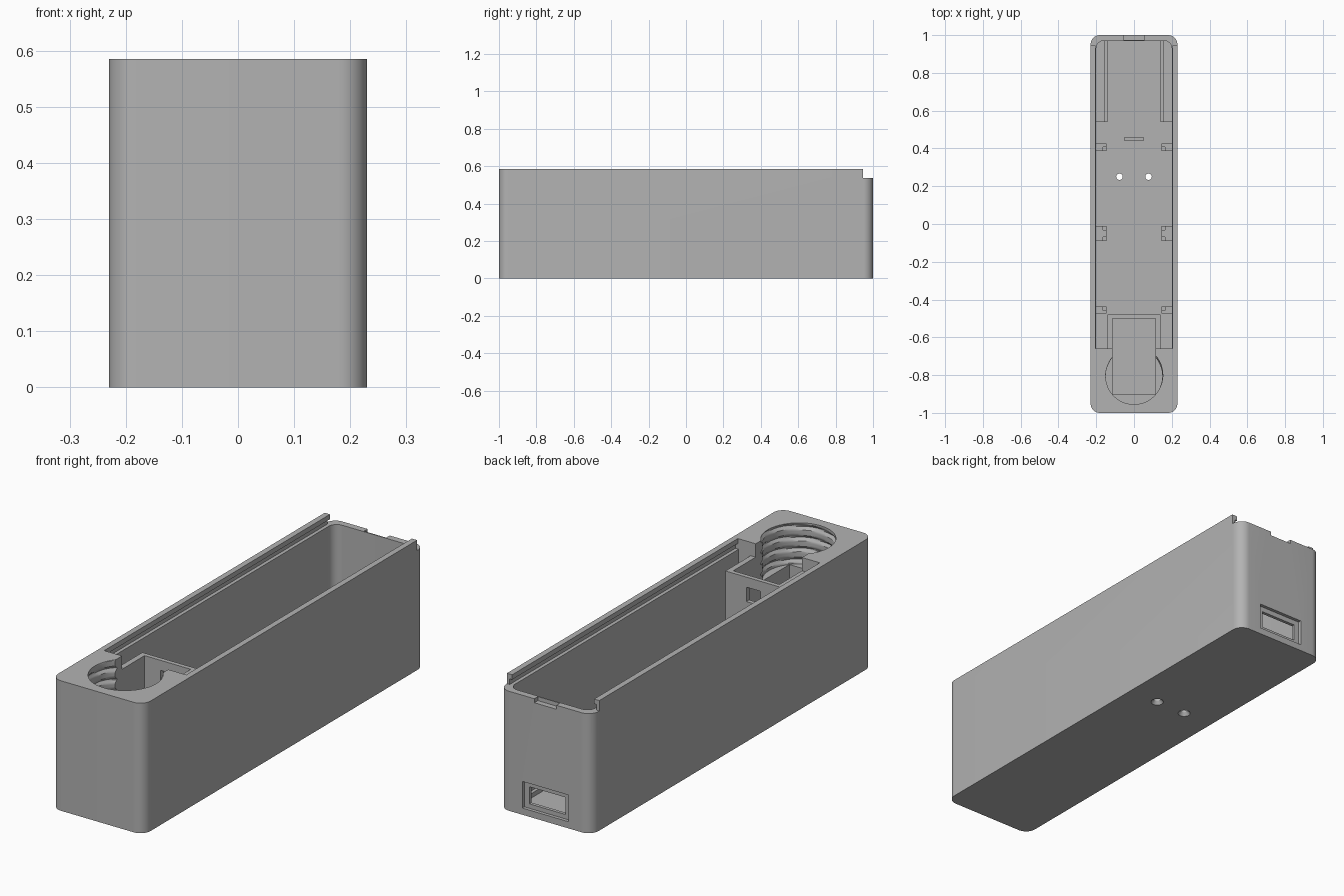
import bpy, bmesh, math

if "Cube" in bpy.data.objects:
    bpy.data.objects.remove(bpy.data.objects["Cube"], do_unlink=True)

GREY = (0.45, 0.45, 0.45, 1)
mat = bpy.data.materials.new("plain grey")
mat.use_nodes = True
mat.diffuse_color = GREY
mat.node_tree.nodes["Principled BSDF"].inputs["Base Color"].default_value = GREY


def finish(name, bm):
    bmesh.ops.recalc_face_normals(bm, faces=bm.faces)
    mesh = bpy.data.meshes.new(name)
    bm.to_mesh(mesh)
    bm.free()
    mesh.materials.append(mat)
    ob = bpy.data.objects.new(name, mesh)
    bpy.context.collection.objects.link(ob)
    return ob


def prism(name, outline, z0, z1):
    """Upright solid from an outline of (x, y) points."""
    bm = bmesh.new()
    face = bm.faces.new([bm.verts.new((x, y, z0)) for x, y in outline])
    top = bmesh.ops.extrude_face_region(bm, geom=[face])["geom"]
    verts = [v for v in top if isinstance(v, bmesh.types.BMVert)]
    bmesh.ops.translate(bm, verts=verts, vec=(0, 0, z1 - z0))
    return finish(name, bm)


def box(name, x0, x1, y0, y1, z0, z1):
    return prism(name, [(x0, y0), (x1, y0), (x1, y1), (x0, y1)], z0, z1)


def rounded(x, y0, y1, r_front, r_back, steps=10):
    """Rectangle outline, symmetric in x, with rounded corners."""
    pts = []
    corners = [(1, 1, r_back), (-1, 1, r_back), (-1, -1, r_front), (1, -1, r_front)]
    for k, (sx, sy, r) in enumerate(corners):
        cx, cy = sx * (x - r), (y1 - r if sy > 0 else y0 + r)
        for i in range(steps + 1 if r else 1):
            a = math.pi / 2 * (k + i / steps)
            pts.append((cx + r * math.cos(a), cy + r * math.sin(a)))
    return pts


def lathe(name, cx, cy, rings, radius, n=48):
    """Closed upright body; radius(z, turn) gives the surface."""
    bm = bmesh.new()
    rows = []
    for z in rings:
        row = []
        for i in range(n):
            a, r = 2 * math.pi * i / n, radius(z, i / n)
            row.append(bm.verts.new((cx + r * math.cos(a), cy + r * math.sin(a), z)))
        rows.append(row)
    for lo, hi in zip(rows, rows[1:]):
        for i in range(n):
            j = (i + 1) % n
            bm.faces.new((lo[i], lo[j], hi[j], hi[i]))
    bm.faces.new(rows[0])
    bm.faces.new(rows[-1])
    return finish(name, bm)


def cut(target, *cutters):
    """Subtract the cutters and remove them."""
    for c in cutters:
        mod = target.modifiers.new("cut", "BOOLEAN")
        mod.operation, mod.solver, mod.object = "DIFFERENCE", "EXACT", c
        bpy.context.view_layer.update()
        bpy.context.view_layer.objects.active = target
        bpy.ops.object.modifier_apply(modifier=mod.name)
        bpy.data.objects.remove(c, do_unlink=True)


def pit(name):
    return box(name, -0.115, 0.115, -0.9, -0.5, 0.03, 0.7)


# Outer case with its long inner bay
case = prism("case", rounded(0.23, -1, 1, 0.05, 0.05), 0, 0.585)
cut(case, prism("bay_cutter", rounded(0.2, -0.66, 0.97, 0, 0.04), 0.03, 0.7))

# Sliding lid track and lowered back rim with a latch notch
cut(case,
    box("track_cutter", -0.216, 0.216, -0.66, 1.1, 0.538, 0.563),
    box("lip_cutter", -0.204, 0.204, -0.66, 1.1, 0.55, 0.7),
    box("rim_cutter", -0.3, 0.3, 0.945, 1.1, 0.538, 0.7),
    box("latch_cutter", -0.055, 0.055, 0.975, 1.1, 0.52, 0.7))

# Socket window in the back wall, inside a shallow recess
cut(case,
    box("recess_cutter", -0.115, 0.115, 0.985, 1.1, 0.03, 0.15),
    box("window_cutter", -0.09, 0.09, 0.9, 1.1, 0.05, 0.127))

# Countersunk screw holes in the floor
for x in (-0.077, 0.077):
    cut(case, lathe("screw_cutter", x, 0.25, (-0.01, 0.0, 0.015, 0.1),
                    lambda z, t: 0.027 if z <= 0 else 0.017, 24))

# Threaded well and the deep pit below it
PITCH, Z0, Z1 = 0.05, 0.4, 0.62


def thread(z, turn):
    phase = (z / PITCH - turn) % 1
    ridge = max(0, 1 - abs(phase - 0.5) * 4)
    return 0.15 + 0.011 * ridge


cut(case, lathe("well_cutter", 0, -0.805,
                [Z0 + (Z1 - Z0) * i / 36 for i in range(37)], thread))
cut(case, pit("pit_cutter"))

# Container walls continuing the pit into the bay
container = box("container_wall", -0.14, 0.14, -0.68, -0.48, 0.02, 0.525)
cut(container, pit("pit_cutter"),
    box("wire_cutter", -0.035, 0.035, -0.55, -0.4, 0.415, 0.48))

# Floor ridge
box("floor_ridge", -0.05, 0.05, 0.44, 0.46, 0.02, 0.06)

# Board rails and stepped cell supports along both sides
for side, s in (("left", 1), ("right", -1)):
    def part(name, a, b, y0, y1, z1):
        return box(side + name, min(s * a, s * b), max(s * a, s * b), y0, y1, 0.02, z1)

    part("_rail_shelf", 0.14, 0.21, 0.54, 0.975, 0.05)
    part("_rail_wall", 0.155, 0.21, 0.54, 0.975, 0.1)
    for i, (y0, y1, notches) in enumerate([(-0.475, -0.437, (-0.457,)),
                                           (-0.09, -0.01, (-0.09, -0.03)),
                                           (0.387, 0.425, (0.387,))]):
        post = part("_cell_support_%d" % (i + 1), 0.145, 0.21, y0, y1, 0.12)
        for y in notches:
            c = part("_notch", 0.13, 0.165, y - 0.0005, y + 0.0205, 0.3)
            c.location.z = 0.06
            cut(post, c)

# Smooth the rounded walls, keep edges crisp
for ob in (case,):
    bpy.ops.object.select_all(action="DESELECT")
    ob.select_set(True)
    bpy.context.view_layer.objects.active = ob
    bpy.ops.object.shade_smooth_by_angle(angle=math.radians(30))
